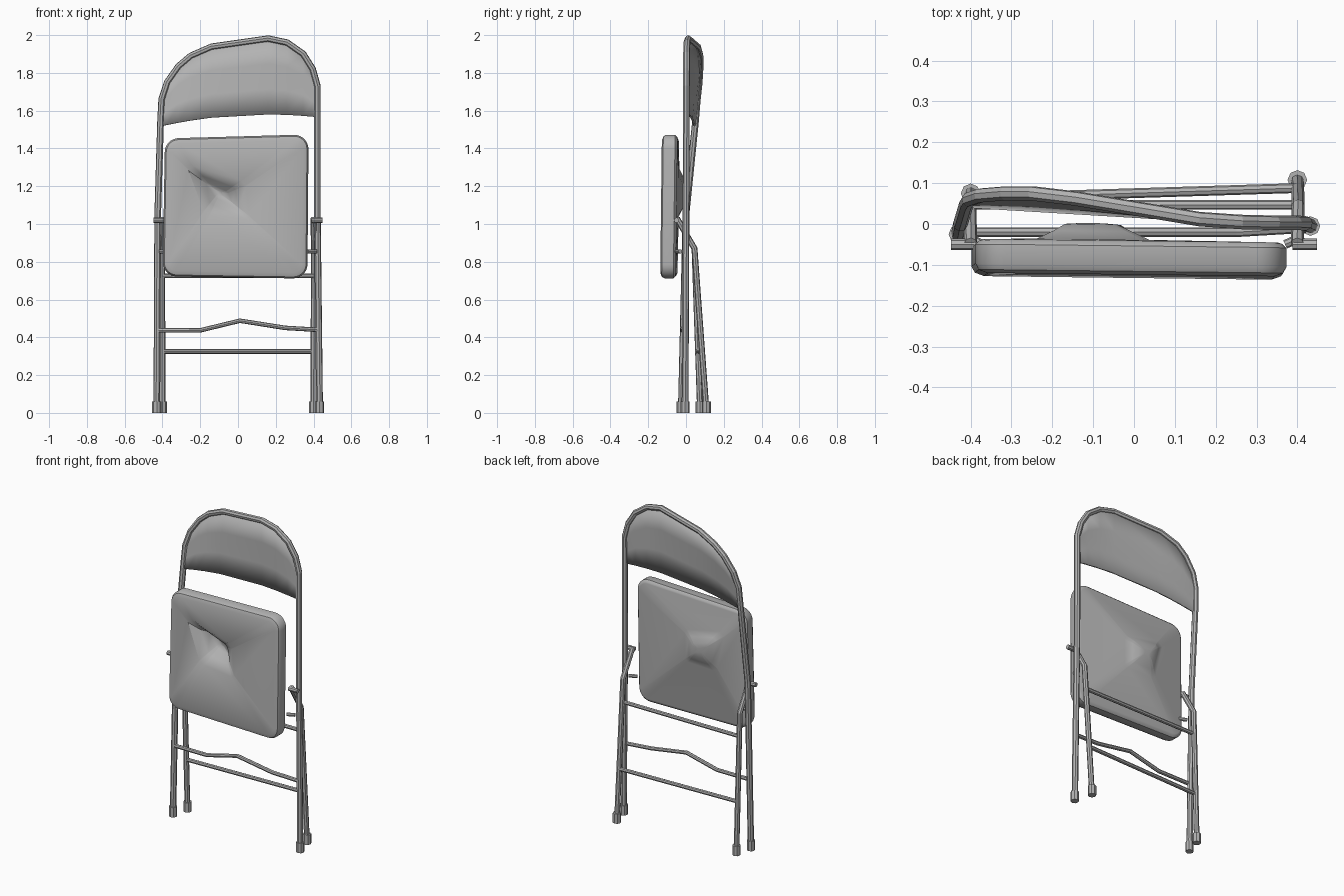
import bpy, bmesh, math
from mathutils import Vector

cube = bpy.data.objects.get("Cube")
if cube:
    bpy.data.objects.remove(cube, do_unlink=True)

# One painted metal colour
metal = bpy.data.materials.new("grey_metal")
metal.use_nodes = True
metal.diffuse_color = (0.45, 0.45, 0.45, 1)
metal.node_tree.nodes["Principled BSDF"].inputs["Base Color"].default_value = (0.45, 0.45, 0.45, 1)


def activate(obj):
    bpy.ops.object.select_all(action='DESELECT')
    obj.select_set(True)
    bpy.context.view_layer.objects.active = obj


def tube(name, points, radius):
    """Eight-sided tube along a bent path."""
    curve = bpy.data.curves.new(name, 'CURVE')
    curve.dimensions = '3D'
    curve.bevel_depth = radius
    curve.bevel_resolution = 2
    curve.use_fill_caps = True
    spline = curve.splines.new('POLY')
    spline.points.add(len(points) - 1)
    for sp, p in zip(spline.points, points):
        sp.co = (*p, 1)
    spline.use_smooth = False
    curve.materials.append(metal)
    obj = bpy.data.objects.new(name, curve)
    bpy.context.collection.objects.link(obj)
    activate(obj)
    bpy.ops.object.convert(target='MESH')
    return obj


def mesh_object(name, bm):
    bmesh.ops.recalc_face_normals(bm, faces=bm.faces)
    mesh = bpy.data.meshes.new(name)
    bm.to_mesh(mesh)
    bm.free()
    mesh.materials.append(metal)
    obj = bpy.data.objects.new(name, mesh)
    bpy.context.collection.objects.link(obj)
    activate(obj)
    bpy.ops.object.shade_smooth_by_angle(angle=math.radians(35))
    return obj


# Bent hoop: front legs and back frame in one tube
arch = [(-0.41, 0.05, 1.54), (-0.404, 0.06, 1.66), (-0.375, 0.07, 1.75),
        (-0.315, 0.075, 1.835), (-0.25, 0.075, 1.89), (-0.14, 0.062, 1.938),
        (0.16, 0.012, 1.981), (0.26, 0.005, 1.96), (0.345, 0.003, 1.90),
        (0.395, 0.003, 1.82), (0.42, 0.002, 1.73), (0.42, 0.002, 1.57)]
hoop = [(-0.43, -0.025, 0.01), (-0.425, 0, 1.05)] + arch + [(0.42, 0, 1.05), (0.432, -0.005, 0.01)]
tube("main_frame", hoop, 0.018)

# Back panel: sheet stretched inside the arch, with an arched lower edge
bm = bmesh.new()
columns = []
for x, y, z in arch:
    low = Vector((x, 0.045 - 0.06 * (x + 0.4), 1.58 - 0.2 * (x - 0.15) ** 2))
    high = Vector((x, y, max(z, low.z + 0.005)))
    columns.append([bm.verts.new(low.lerp(high, t / 3)) for t in range(4)])
for a, b in zip(columns, columns[1:]):
    for i in range(3):
        bm.faces.new((a[i], b[i], b[i + 1], a[i + 1]))
panel = mesh_object("back_panel", bm)
thick = panel.modifiers.new("thickness", 'SOLIDIFY')
thick.thickness = 0.012
thick.offset = 0

# Rear legs with bent tops, hinge pins and seat pins
for side, foot_y in ((-1, 0.075), (1, 0.108)):
    label = "left" if side > 0 else "right"
    tube("rear_leg_" + label, [(side * 0.4, foot_y, 0.01), (side * 0.402, 0.045, 0.87),
                               (side * 0.4, -0.048, 1.03)], 0.016)
    tube("hinge_pin_" + label, [(side * 0.388, -0.05, 1.02), (side * 0.448, -0.05, 1.02)], 0.014)
    tube("seat_pin_" + label, [(side * 0.37, -0.05, 0.855), (side * 0.415, -0.03, 0.855)], 0.011)

# Rubber-style feet
for name, x, y in (("front_foot_right", -0.43, -0.025), ("front_foot_left", 0.432, -0.005),
                   ("rear_foot_right", -0.4, 0.075), ("rear_foot_left", 0.4, 0.108)):
    bpy.ops.mesh.primitive_cylinder_add(vertices=8, radius=0.024, depth=0.06, location=(x, y, 0.03))
    foot = bpy.context.object
    foot.name = name
    foot.data.materials.append(metal)

# Cross bars
tube("rear_lower_bar", [(-0.4, 0.063, 0.325), (0.4, 0.088, 0.325)], 0.012)
tube("rear_upper_bar", [(-0.4, 0.047, 0.725), (0.4, 0.047, 0.725)], 0.012)
tube("front_bent_bar", [(-0.42, -0.02, 0.437), (-0.2, -0.02, 0.437), (0.01, -0.02, 0.488),
                        (0.25, -0.02, 0.45), (0.42, -0.01, 0.44)], 0.012)

# Seat: rounded slab lofted ring by ring, with a dent pushed through to the back
corners = [(0.373, 1.472), (-0.388, 1.455), (-0.398, 0.722), (0.368, 0.712)]
dent = Vector((-0.1, 1.165))
radius, steps = 0.075, 8
outline = []
for k, (cx, cz) in enumerate(corners):
    sx, sz = (1, -1, -1, 1)[k], (1, 1, -1, -1)[k]
    for s in range(steps):
        a = math.radians(90 * (k + s / (steps - 1)))
        outline.append((Vector((cx - sx * radius + radius * math.cos(a),
                                cz - sz * radius + radius * math.sin(a))),
                        Vector((math.cos(a), math.sin(a)))))


def seat_y(x, z, depth):
    """Slight lean and twist of the slab."""
    return depth - 0.012 * x + 0.012 * (z - 1.1)


def edge_ring(inset, depth):
    return [(p.x - n.x * inset, p.y - n.y * inset, depth) for p, n in outline]


def dent_ring(long, short, depth, tilt=-35):
    ring = []
    t = math.radians(tilt)
    for p, n in outline:
        a = math.atan2(p.y - dent.y, p.x - dent.x) - t
        u, v = long * math.cos(a), short * math.sin(a)
        ring.append((dent.x + u * math.cos(t) - v * math.sin(t),
                     dent.y + u * math.sin(t) + v * math.cos(t), depth))
    return ring


rings = [dent_ring(0.03, 0.01, -0.028), dent_ring(0.085, 0.03, -0.04), dent_ring(0.13, 0.07, -0.085),
         dent_ring(0.2, 0.125, -0.122), edge_ring(0.03, -0.128), edge_ring(0.008, -0.12),
         edge_ring(0, -0.105), edge_ring(0, -0.058), edge_ring(0.01, -0.048), edge_ring(0.02, -0.045),
         dent_ring(0.17, 0.14, -0.04), dent_ring(0.12, 0.095, -0.02), dent_ring(0.085, 0.05, -0.003),
         dent_ring(0.035, 0.015, 0.0)]
bm = bmesh.new()
loops = [[bm.verts.new((x, seat_y(x, z, d), z)) for x, z, d in ring] for ring in rings]
count = len(outline)
for a, b in zip(loops, loops[1:]):
    for i in range(count):
        j = (i + 1) % count
        bm.faces.new((a[i], a[j], b[j], b[i]))
bm.faces.new(loops[0])
bm.faces.new(loops[-1])
mesh_object("seat", bm)
